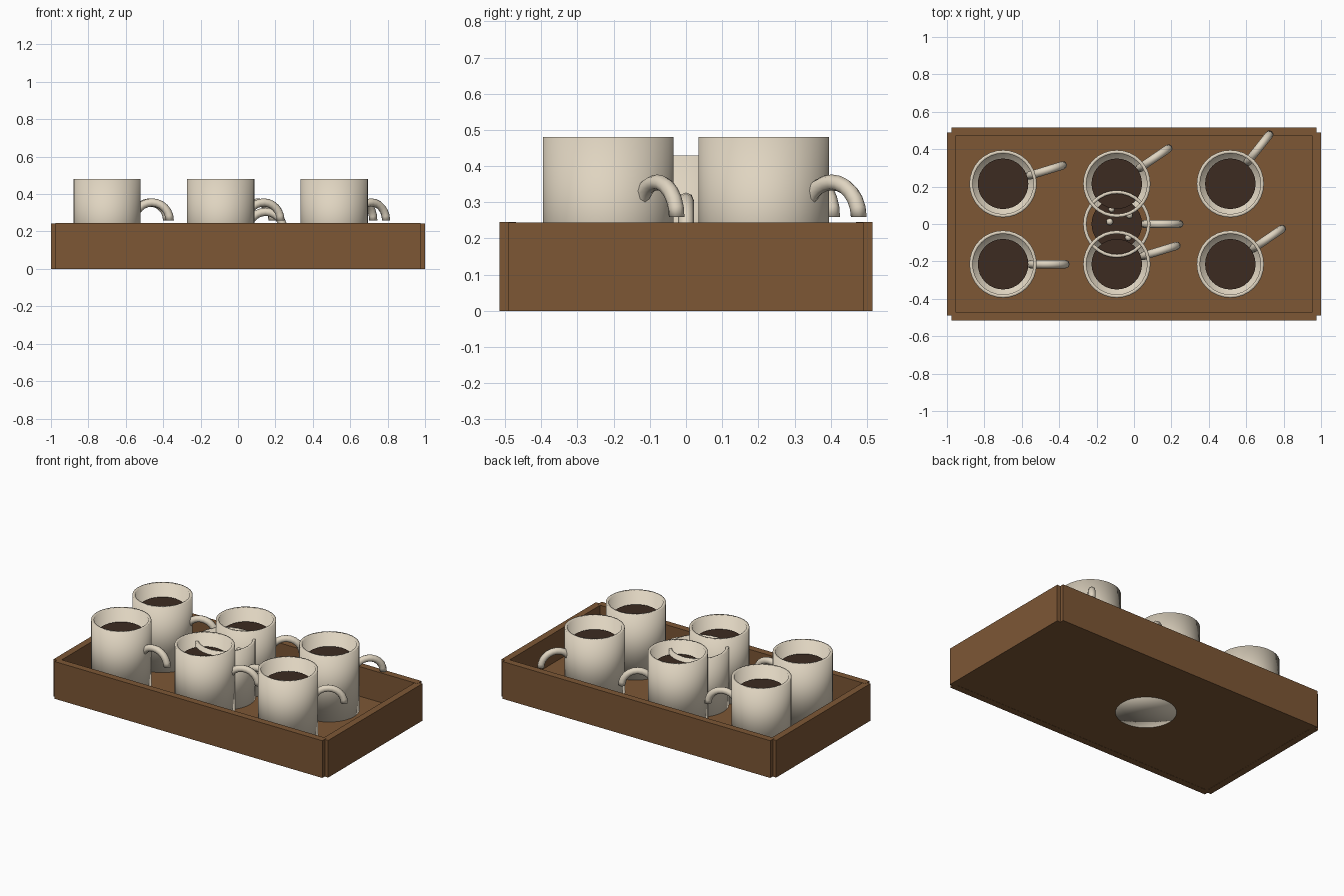
import bpy, bmesh, math
from mathutils import Matrix, Vector

if "Cube" in bpy.data.objects:
    bpy.data.objects.remove(bpy.data.objects["Cube"])


def material(name, rgb):
    m = bpy.data.materials.new(name)
    m.diffuse_color = (*rgb, 1)
    m.use_nodes = True
    m.node_tree.nodes["Principled BSDF"].inputs["Base Color"].default_value = m.diffuse_color
    return m


WOOD = material("brown wood", (0.205, 0.095, 0.036))
CREAM = material("cream ceramic", (0.74, 0.66, 0.53))
COFFEE = material("dark coffee", (0.045, 0.024, 0.015))


def finish(name, bm, mat, smooth=False, loc=(0, 0, 0), yaw=0):
    bmesh.ops.recalc_face_normals(bm, faces=bm.faces)
    me = bpy.data.meshes.new(name)
    for f in bm.faces:
        f.smooth = smooth
    bm.to_mesh(me)
    bm.free()
    me.materials.append(mat)
    ob = bpy.data.objects.new(name, me)
    ob.location = loc
    ob.rotation_euler.z = yaw
    bpy.context.collection.objects.link(ob)
    return ob


def box(name, x0, x1, y0, y1, z0, z1):
    bm = bmesh.new()
    bmesh.ops.create_cube(bm, size=1)
    for v in bm.verts:
        v.co = ((x0 + x1) / 2 + v.co.x * (x1 - x0),
                (y0 + y1) / 2 + v.co.y * (y1 - y0),
                (z0 + z1) / 2 + v.co.z * (z1 - z0))
    finish(name, bm, WOOD)


def mug_body(name, loc):
    # lathed cup profile: base, outer wall, rim, inner wall, inner floor
    profile = [(0, 0), (0.18, 0), (0.18, 0.43), (0.162, 0.43), (0.162, 0.03), (0, 0.03)]
    bm = bmesh.new()
    vs = [bm.verts.new((r, 0, z)) for r, z in profile]
    es = [bm.edges.new(p) for p in zip(vs, vs[1:])]
    bmesh.ops.spin(bm, geom=vs + es, axis=(0, 0, 1), cent=(0, 0, 0),
                   angle=2 * math.pi, steps=32, use_merge=True)
    bmesh.ops.remove_doubles(bm, verts=bm.verts, dist=1e-4)
    finish(name, bm, CREAM, True, loc)


def mug_handle(name, loc, yaw):
    # half ring of octagonal section, standing upright beside the cup
    bm = bmesh.new()
    steps, sides, major, minor = 12, 8, 0.095, 0.022
    rings = []
    for i in range(steps + 1):
        a = math.pi * i / steps
        ring = []
        for j in range(sides):
            t = 2 * math.pi * j / sides
            r = major + minor * math.cos(t)
            ring.append(bm.verts.new((0.24 + r * math.cos(a), minor * math.sin(t),
                                      0.21 + r * math.sin(a))))
        rings.append(ring)
    for a, b in zip(rings, rings[1:]):
        for j in range(sides):
            k = (j + 1) % sides
            bm.faces.new((a[j], a[k], b[k], b[j]))
    bm.faces.new(rings[0])
    bm.faces.new(rings[-1])
    finish(name, bm, CREAM, True, loc, yaw)


def coffee(name, loc):
    bm = bmesh.new()
    bmesh.ops.create_cone(bm, cap_ends=True, segments=32, radius1=0.135, radius2=0.135,
                          depth=0.01, matrix=Matrix.Translation((0, 0, 0.347)))
    finish(name, bm, COFFEE, False, loc)


def mug(label, loc, yaw):
    mug_body("mug_" + label, loc)
    mug_handle("handle_" + label, loc, yaw)
    coffee("coffee_" + label, loc)


# tray: floor, long walls, end walls
box("tray_floor", -0.97, 0.97, -0.485, 0.485, 0.001, 0.05)
for s, side in ((-1, "front"), (1, "back")):
    y = sorted((s * 0.47, s * 0.515))
    box("tray_wall_" + side, -0.975, 0.975, *y, 0, 0.245)
for s, side in ((-1, "left"), (1, "right")):
    x = sorted((s * 0.955, s * 1.0))
    box("tray_wall_" + side, *x, -0.49, 0.49, 0, 0.244)

# two rows of three mugs, each turned a little further
for i, x in enumerate((-0.70, -0.092, 0.515)):
    for j, y in enumerate((-0.215, 0.215)):
        mug(f"{'front' if j == 0 else 'back'}_{i + 1}", (x, y, 0.05), 0.3 * (i + j))

# sunken middle mug with bubbles on its coffee
mug("middle", (-0.092, 0, 0), 0)
for n, (x, y, r) in enumerate(((-0.13, 0.012, 0.018), (-0.12, 0.078, 0.016),
                               (-0.025, 0.047, 0.018), (-0.03, -0.072, 0.018))):
    bm = bmesh.new()
    bmesh.ops.create_uvsphere(bm, u_segments=12, v_segments=8, radius=r)
    finish(f"bubble_{n + 1}", bm, CREAM, True, (x, y, 0.357))
